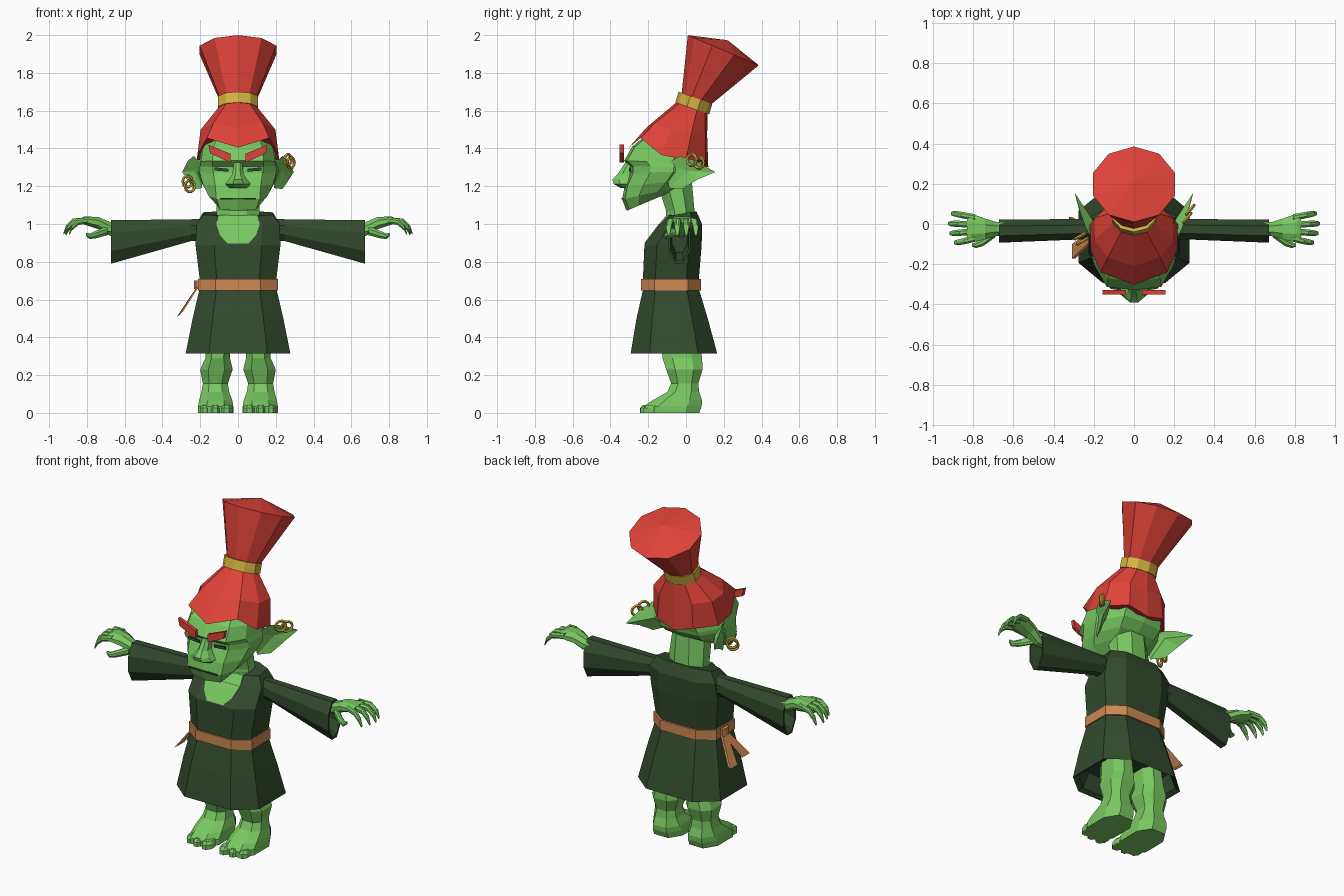
import bpy, bmesh, math
from mathutils import Vector as V

def mat(name, c):
    m = bpy.data.materials.new(name)
    m.diffuse_color = (*c, 1)
    return m

SKIN = mat("green_skin", (0.19, 0.58, 0.12))
HAIR = mat("red_hair", (0.73, 0.055, 0.04))
CLOTH = mat("dark_green_cloth", (0.033, 0.068, 0.027))
LEATHER = mat("tan_leather", (0.61, 0.25, 0.085))
GOLD = mat("gold", (0.66, 0.45, 0.055))
DARK = mat("dark_line", (0.03, 0.07, 0.025))

def finish(name, bm, m):
    bmesh.ops.recalc_face_normals(bm, faces=bm.faces)
    me = bpy.data.meshes.new(name)
    bm.to_mesh(me)
    bm.free()
    me.materials.append(m)
    ob = bpy.data.objects.new(name, me)
    bpy.context.collection.objects.link(ob)
    return ob

def loft(name, rings, m, mirror=False):
    """Skin a closed tube through rings of equal point count, with end caps."""
    for s in ((1, -1) if mirror else (1,)):
        bm = bmesh.new()
        vs = [[bm.verts.new((p[0] * s, p[1], p[2])) for p in r] for r in rings]
        n = len(vs[0])
        for a, b in zip(vs, vs[1:]):
            for i in range(n):
                j = (i + 1) % n
                bm.faces.new((a[i], a[j], b[j], b[i]))
        bm.faces.new(vs[0])
        bm.faces.new(vs[-1])
        finish(name + ("" if not mirror else "_left" if s > 0 else "_right"), bm, m)

def ring(c, u, v, f=0.414):
    """Octagon with half axes u, v; f is the share of each flat side."""
    c, u, v = V(c), V(u), V(v)
    k = [(1, f), (f, 1), (-f, 1), (-1, f), (-1, -f), (-f, -1), (f, -1), (1, -f)]
    return [c + u * a + v * b for a, b in k]

def level(z, hx, yf, yb, cx=0, f=0.414, tilt=0):
    """Level octagon between a front and a back y; tilt raises the back."""
    return ring((cx, (yf + yb) / 2, z), (hx, 0, 0), (0, (yb - yf) / 2, tilt), f)

def sym(half):
    return half + [(-x, y, z) for x, y, z in half[-2:0:-1]]

def tilted(y, z, rx, ry, deg):
    """Ten sided ring leaning backwards, first point at the front."""
    t = math.radians(deg)
    pts = []
    for i in range(10):
        a = math.radians(36 * i)
        d = -ry * math.cos(a)
        pts.append((rx * math.sin(a), y + d * math.cos(t), z - d * math.sin(t)))
    return pts

def tube(name, path, m, mirror=True):
    """Tapered limb along x: (point, half y, half z)."""
    loft(name, [ring(p, (0, a, 0), (0, 0, b)) for p, a, b in path], m, mirror)

def slab(name, pts, depth, m):
    """Flat polygon pushed back along y."""
    loft(name, [pts, [(x, y + depth, z) for x, y, z in pts]], m)

# tunic with hollow hem
F = 0.56
loft("tunic", [
    level(0.42, 0.22, -0.24, 0.12, f=F), level(0.33, 0.25, -0.27, 0.145, f=F),
    level(0.315, 0.277, -0.293, 0.165, f=F), level(0.50, 0.24, -0.262, 0.115, f=F),
    level(0.65, 0.205, -0.228, 0.07, f=F), level(0.71, 0.203, -0.228, 0.068, f=F),
    level(0.89, 0.225, -0.22, 0.083, f=F), level(1.0, 0.22, -0.137, 0.085, f=F),
    level(1.055, 0.185, -0.095, 0.055, f=F, tilt=0.012)], CLOTH)

# open neckline
def chest_y(z):
    return -0.224 + (z - 0.89) / 0.11 * 0.083
slab("chest_skin", [(x, chest_y(z) - 0.003, z) for x, z in
     ((-0.055, 0.897), (0.055, 0.897), (0.095, 0.94), (0.115, 0.998),
      (-0.115, 0.998), (-0.095, 0.94))], 0.008, SKIN)
slab("collar_skin", [(-0.115, -0.144, 0.998), (0.115, -0.144, 0.998),
     (0.105, -0.103, 1.048), (-0.105, -0.103, 1.048)], 0.03, SKIN)

# belt and hanging ends
loft("belt", [level(0.648, 0.212, -0.237, 0.08, f=F),
              level(0.708, 0.212, -0.237, 0.08, f=F)], LEATHER)
for i, (yb, xb, zb) in enumerate(((-0.135, -0.30, 0.53), (0.0, -0.315, 0.515))):
    def cross(x, y, z, w):
        return [(x - 0.008, y - w, z - 0.005), (x + 0.008, y - w, z + 0.005),
                (x + 0.008, y + w, z + 0.005), (x - 0.008, y + w, z - 0.005)]
    loft(f"belt_end_{i + 1}", [cross(-0.205, -0.06, 0.68, 0.022),
                               cross(xb, yb, zb, 0.036)], LEATHER)
loft("belt_knot", [level(0.655, 0.018, -0.09, -0.03, -0.215),
                   level(0.70, 0.018, -0.09, -0.03, -0.215)], LEATHER)

# wide sleeves with hollow cuffs
tube("sleeve", [((0.16, -0.025, 0.97), 0.05, 0.06), ((0.25, -0.026, 0.967), 0.05, 0.058),
                ((0.672, -0.035, 0.905), 0.058, 0.115), ((0.672, -0.035, 0.905), 0.048, 0.10),
                ((0.58, -0.035, 0.93), 0.04, 0.08)], CLOTH)

# hands
tube("palm", [((0.56, -0.025, 0.965), 0.03, 0.035), ((0.68, -0.025, 0.975), 0.034, 0.037),
              ((0.74, -0.025, 1.005), 0.052, 0.032), ((0.81, -0.02, 1.018), 0.072, 0.022),
              ((0.83, -0.02, 1.018), 0.066, 0.014)], SKIN)
for i, (x, y) in enumerate(((0.91, 0.052), (0.925, 0.002), (0.917, -0.046), (0.895, -0.092))):
    k = -0.02 + (1.5 - i) * 0.035
    tube(f"finger_{i + 1}", [((0.79, k, 1.02), 0.016, 0.016),
         ((x - 0.05, (k + y * 2) / 3, 1.012), 0.016, 0.017),
         ((x - 0.015, y, 0.98), 0.014, 0.015), ((x, y, 0.945), 0.007, 0.006)], SKIN)
tube("thumb", [((0.69, -0.045, 0.965), 0.022, 0.024), ((0.75, -0.09, 0.945), 0.02, 0.02),
               ((0.785, -0.105, 0.935), 0.015, 0.015), ((0.805, -0.105, 0.945), 0.007, 0.008)], SKIN)

# legs, feet and toes
loft("leg", [level(z, hx, yf, yb, cx, 0.5) for z, cx, hx, yf, yb in (
    (0.40, 0.105, 0.06, -0.13, 0.07), (0.29, 0.108, 0.065, -0.125, 0.085),
    (0.23, 0.114, 0.086, -0.105, 0.088), (0.155, 0.12, 0.066, -0.078, 0.065),
    (0.11, 0.12, 0.074, -0.10, 0.07), (0.065, 0.118, 0.088, -0.18, 0.085),
    (0.035, 0.118, 0.093, -0.222, 0.083), (0.0, 0.118, 0.093, -0.222, 0.07))], SKIN, True)
for i, (x, y, w) in enumerate(((0.06, -0.243, 0.032), (0.12, -0.24, 0.028), (0.175, -0.225, 0.026))):
    loft(f"toe_{i + 1}", [level(0, w, y, -0.15, x), level(0.026, w, y, -0.15, x),
                          level(0.042, w * 0.75, y + 0.018, -0.15, x)], SKIN, True)

# neck
loft("neck", [level(0.97, 0.115, -0.11, 0.045), level(1.07, 0.115, -0.105, 0.045),
              level(1.24, 0.105, -0.16, 0.03)], SKIN)

# head: (front z, back z, front y, back y, face half width, cheek half width)
def head_ring(zf, zb, yf, yb, hf, hm):
    def z(y):
        return zf + (zb - zf) * (y - yf) / (yb - yf)
    d = yb - yf
    pts = [(0, yf), (hf, yf + 0.015), (hm * 0.95, yf + d * 0.28), (hm, yf + d * 0.6),
           (hm * 0.6, yb - 0.015), (0, yb)]
    return sym([(x, y, z(y)) for x, y in pts])
loft("head", [head_ring(*r) for r in (
    (1.07, 1.165, -0.315, -0.09, 0.095, 0.115), (1.13, 1.20, -0.338, -0.02, 0.115, 0.165),
    (1.20, 1.235, -0.325, 0.04, 0.12, 0.195), (1.27, 1.28, -0.295, 0.085, 0.13, 0.215),
    (1.305, 1.30, -0.295, 0.09, 0.135, 0.213), (1.335, 1.32, -0.328, 0.098, 0.135, 0.206),
    (1.41, 1.38, -0.285, 0.095, 0.13, 0.195), (1.48, 1.45, -0.20, 0.09, 0.10, 0.15))], SKIN)

# nose
loft("nose", [level(z, hx, yf, -0.27) for z, hx, yf in (
    (1.325, 0.022, -0.322), (1.265, 0.03, -0.362), (1.235, 0.05, -0.39),
    (1.212, 0.068, -0.383), (1.19, 0.045, -0.345))], SKIN)

# mouth, eyes and eyebrows
slab("mouth", [(-0.095, -0.341, 1.131), (0.095, -0.341, 1.131),
               (0.095, -0.341, 1.138), (-0.095, -0.341, 1.138)], 0.009, DARK)
for s, side in ((1, "left"), (-1, "right")):
    slab("eye_" + side, [(s * x, -0.301, z) for x, z in
         ((0.05, 1.277), (0.125, 1.283), (0.125, 1.30), (0.05, 1.292))], 0.009, DARK)
    slab("eyebrow_" + side, [(s * x, -0.351, z) for x, z in
         ((0.04, 1.325), (0.148, 1.375), (0.157, 1.42), (0.04, 1.372))], 0.022, HAIR)

# ears: concave leaf around an outer and an inner centre
for s, side in ((1, "left"), (-1, "right")):
    bm = bmesh.new()
    rim = [bm.verts.new((s * x, y, z)) for x, y, z in (
        (0.19, -0.11, 1.32), (0.235, -0.03, 1.36), (0.265, 0.05, 1.335), (0.295, 0.155, 1.275),
        (0.27, 0.06, 1.235), (0.235, -0.02, 1.185), (0.19, -0.09, 1.19))]
    for c in ((0.235, 0.015, 1.28), (0.205, 0.02, 1.28)):
        v = bm.verts.new((s * c[0], c[1], c[2]))
        for i in range(7):
            bm.faces.new((rim[i], rim[(i + 1) % 7], v))
    finish("ear_" + side, bm, SKIN)

# earrings
for i, (p, a) in enumerate((((-0.267, -0.06, 1.225), 0.5), ((-0.255, -0.085, 1.20), 0.5),
                            ((0.265, 0.03, 1.34), 0.9), ((0.28, 0.07, 1.325), 0.9))):
    bpy.ops.mesh.primitive_torus_add(major_segments=10, minor_segments=5, major_radius=0.03,
                                     minor_radius=0.008, location=p, rotation=(math.pi / 2, 0, a))
    bpy.context.object.name = f"earring_{i + 1}"
    bpy.context.object.data.materials.append(GOLD)

# hair cap, band and flared topknot
loft("hair_cap", [
    sym([(0, -0.302, 1.405), (0.165, -0.24, 1.455), (0.215, -0.13, 1.365),
         (0.218, 0.0, 1.34), (0.12, 0.105, 1.335), (0, 0.118, 1.30)]),
    sym([(0, -0.21, 1.51), (0.13, -0.165, 1.535), (0.198, -0.08, 1.50),
         (0.196, 0.03, 1.49), (0.11, 0.102, 1.48), (0, 0.112, 1.47)]),
    tilted(0.035, 1.62, 0.098, 0.085, 20)], HAIR)
loft("hair_band", [tilted(0.033, 1.612, 0.112, 0.095, 20),
                   tilted(0.05, 1.668, 0.112, 0.095, 20)], GOLD)
loft("topknot", [tilted(0.045, 1.645, 0.095, 0.075, 21),
                 tilted(0.1975, 1.92, 0.213, 0.204, 23),
                 tilted(0.22, 1.972, 0.004, 0.004, 23)], HAIR)
